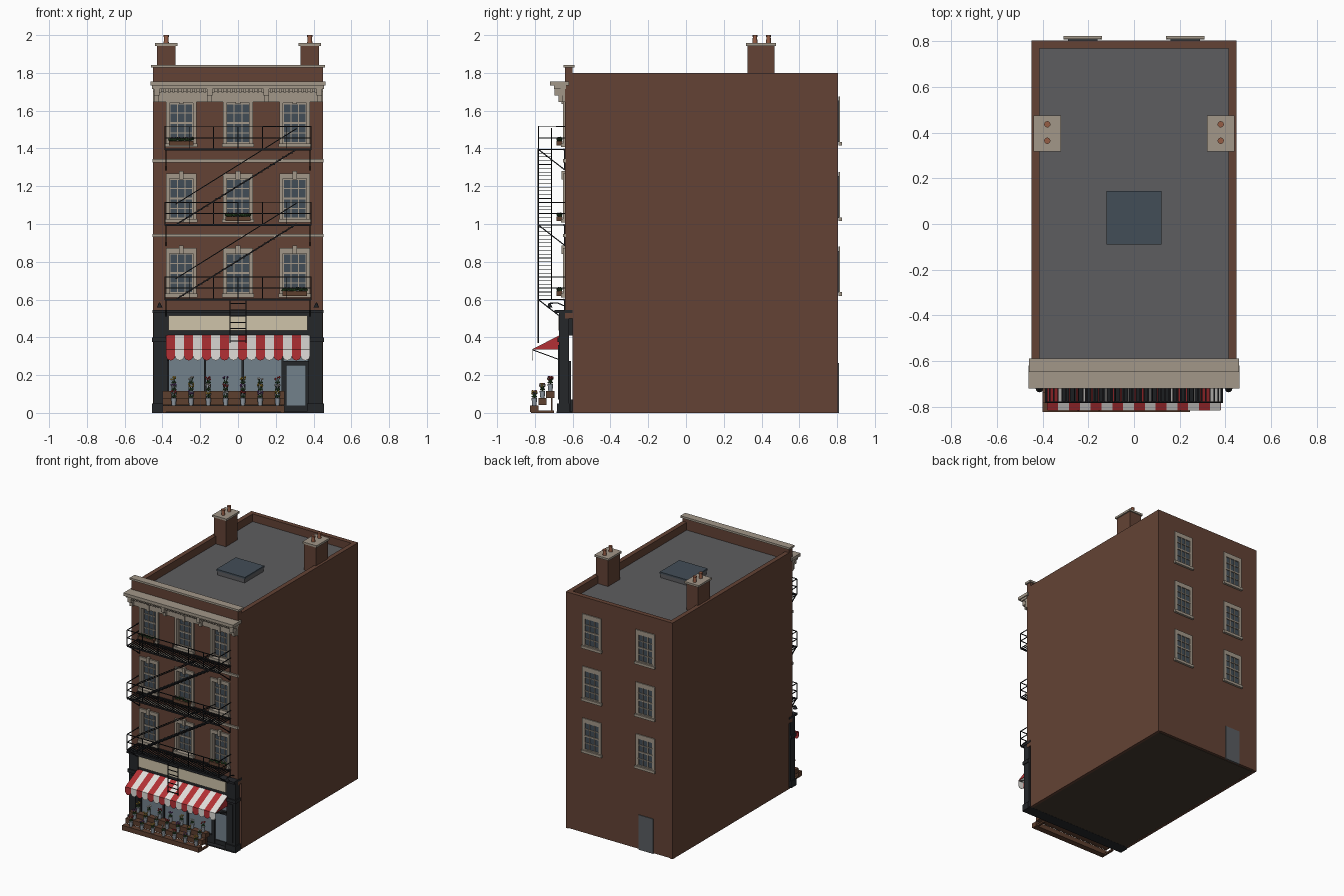
import bpy, bmesh, math, random
from mathutils import Vector, Matrix

if "Cube" in bpy.data.objects:
    bpy.data.objects.remove(bpy.data.objects["Cube"])

random.seed(4)
MATS = {}
for n, c in dict(brick=(.125, .055, .035), stone=(.36, .31, .25), glass=(.055, .075, .095), black=(.012, .013, .015),
                 roof=(.11, .11, .115), shop=(.018, .02, .023), cream=(.62, .55, .40), red=(.45, .03, .035),
                 white=(.75, .73, .70), pane=(.17, .22, .26), wood=(.11, .05, .028), clay=(.3, .11, .06),
                 pot=(.28, .32, .36), leaf=(.03, .08, .025), violet=(.2, .08, .3), yellow=(.7, .45, .06),
                 steel=(.1, .11, .12), floor=(.06, .045, .03)).items():
    MATS[n] = bpy.data.materials.new(n)
    MATS[n].diffuse_color = (*c, 1)


class Part:
    """Collects simple solids into one named object."""
    def __init__(self, name, mat):
        self.name, self.mat, self.bm = name, mat, bmesh.new()

    def box(self, x0, x1, y0, y1, z0, z1):
        m = Matrix.Translation(((x0+x1)/2, (y0+y1)/2, (z0+z1)/2)) @ Matrix.Diagonal((x1-x0, y1-y0, z1-z0, 1))
        bmesh.ops.create_cube(self.bm, size=1, matrix=m)
        return self

    def bar(self, p, q, t=.006):
        p, q = Vector(p), Vector(q)
        d = q - p
        m = Matrix.Translation((p+q)/2) @ d.to_track_quat('Z', 'Y').to_matrix().to_4x4()
        bmesh.ops.create_cube(self.bm, size=1, matrix=m @ Matrix.Diagonal((t, t, d.length, 1)))

    def cone(self, x, y, z0, z1, r0, r1, n=12):
        bmesh.ops.create_cone(self.bm, cap_ends=True, segments=n, radius1=r0, radius2=r1, depth=z1-z0,
                              matrix=Matrix.Translation((x, y, (z0+z1)/2)))

    def ball(self, x, y, z, r):
        bmesh.ops.create_icosphere(self.bm, subdivisions=1, radius=r, matrix=Matrix.Translation((x, y, z)))

    def poly(self, pts):
        self.bm.faces.new([self.bm.verts.new(p) for p in pts])

    def done(self, smooth=False, thick=0):
        me = bpy.data.meshes.new(self.name)
        self.bm.to_mesh(me)
        self.bm.free()
        me.materials.append(MATS[self.mat])
        ob = bpy.data.objects.new(self.name, me)
        bpy.context.collection.objects.link(ob)
        if thick:
            mod = ob.modifiers.new("thickness", 'SOLIDIFY')
            mod.thickness, mod.offset = thick, 0
        if smooth:
            bpy.context.view_layer.objects.active = ob
            ob.select_set(True)
            bpy.ops.object.shade_smooth_by_angle()
            ob.select_set(False)


FLOORS = [.60, .995, 1.395]
COLS = [-.3, 0, .3]

# Main block, side and back parapets, roof
body = Part("brick_body", "brick").box(-.45, .45, -.60, .805, .004, 1.735)
for s in (-1, 1):
    body.box(*sorted((s*.415, s*.45)), -.60, .805, 1.735, 1.8)
    body.box(*sorted((s*.43, s*.45)), -.60, .805, 0, .004)
body.box(-.415, .415, .77, .805, 1.735, 1.8)
body.done()
Part("floor_underside", "floor").box(-.43, .43, -.6, .785, .001, .01).done()
Part("roof_deck", "roof").box(-.415, .415, -.6, .77, 1.735, 1.742).done()
Part("skylight_curb", "roof").box(-.115, .115, -.085, .14, 1.742, 1.775).done()
Part("skylight_glass", "glass").box(-.12, .12, -.09, .145, 1.775, 1.787).done()

# Front facade with window openings
front = Part("brick_facade", "brick")
for a, b in ((-.45, -.365), (-.235, -.065), (.065, .235), (.365, .45)):
    front.box(a, b, -.64, -.60, .5, 1.83)
for c in COLS:
    for a, b in zip([.5] + [f+.255 for f in FLOORS], [f+.03 for f in FLOORS] + [1.83]):
        front.box(c-.065, c+.065, -.64, -.60, a, b)
front.done()

# Windows on front (recessed) and back (surface mounted)
trim, glass, sash = Part("window_surrounds", "stone"), Part("window_glass", "glass"), Part("window_sashes", "stone")


def window(c, z, s, wall, pane):
    def slab(part, x0, x1, a, b, z0, z1):
        part.box(c+x0, c+x1, *sorted((a, b)), z+z0, z+z1)
    out = wall + s*.012
    for k in (-1, 1):
        slab(trim, *sorted((k*.062, k*.08)), pane, out, .03, .25)
    slab(trim, -.08, .08, pane, out, .245, .272)
    slab(trim, -.085, .085, pane, wall+s*.022, .012, .032)
    if s < 0:
        slab(trim, -.012, .012, wall, wall-.02, .24, .285)
    slab(glass, -.065, .065, pane-s*.004, pane, .03, .25)
    for x in (-.06, -.02, .02, .06):
        slab(sash, x-.0025, x+.0025, pane, pane+s*.006, .03, .25)
    for k, zz in enumerate((.035, .087, .14, .192, .243)):
        h = .005 if k % 2 == 0 else .0025
        slab(sash, -.063, .063, pane, pane+s*.007, zz-h, zz+h)


for f in FLOORS:
    for c in COLS:
        window(c, f, -1, -.64, -.617)
    for c in (-.225, .225):
        window(c, f+.008, 1, .803, .808)
for p in (trim, glass, sash):
    p.done()
Part("back_door", "steel").box(-.29, -.165, .8, .81, 0, .265).done()

# Belt courses, cornice with dentils and brackets, coping
corn = Part("cornice", "stone")
for z in (.93, 1.325):
    corn.box(-.452, .452, -.652, -.635, z, z+.018)
corn.box(-.45, .45, -.655, -.635, 1.645, 1.70)
corn.box(-.455, .455, -.70, -.635, 1.715, 1.732)
corn.box(-.462, .462, -.72, -.62, 1.732, 1.755)
corn.box(-.45, .45, -.665, -.635, 1.70, 1.715)
corn.box(-.46, .46, -.648, -.59, 1.828, 1.843)
for i in range(38):
    x = -.435 + i*.87/37
    corn.box(x-.006, x+.006, -.682, -.65, 1.695, 1.715)
for x in (-.43, -.15, .15, .43):
    corn.box(x-.014, x+.014, -.695, -.65, 1.68, 1.715)
    corn.box(x-.011, x+.011, -.675, -.65, 1.645, 1.68)
corn.done()

# Chimneys
stack, cap, pots = Part("chimney_stacks", "brick"), Part("chimney_caps", "stone"), Part("chimney_pots", "clay")
for s in (-1, 1):
    x = s*.38
    stack.box(x-.05, x+.05, .325, .468, 1.735, 1.945)
    cap.box(x-.06, x+.06, .318, .476, 1.943, 1.958)
    for y in (.365, .437):
        pots.cone(x, y, 1.955, 1.992, .014, .011)
        pots.cone(x, y, 1.99, 2.0, .014, .014)
stack.done()
cap.done()
pots.done(True)

# Shopfront joinery
shop = Part("shopfront_frame", "shop")
for s in (-1, 1):
    def side(a, b, *r):
        shop.box(*sorted((s*a, s*b)), *r)
    side(.372, .448, -.672, -.62, 0, .54)
    side(.366, .455, -.682, -.618, 0, .05)
    side(.368, .455, -.68, -.62, .375, .40)
    side(.39, .43, -.678, -.67, .07, .36)
shop.box(-.375, .375, -.665, -.60, .41, .54)
shop.box(-.452, .452, -.695, -.60, .528, .545)
shop.box(-.45, .45, -.685, -.60, 0, .008)
shop.box(-.375, .24, -.65, -.60, .008, .07)
for x in (-.37, -.175, .025, .235):
    shop.box(x-.006, x+.006, -.648, -.625, .05, .41)
for a, b in ((.24, .256), (.358, .374)):
    shop.box(a, b, -.65, -.61, 0, .27)
shop.box(.24, .374, -.652, -.61, .25, .275)
shop.box(.25, .36, -.645, -.61, 0, .04)
shop.done()
Part("shop_glass", "pane").box(-.372, .24, -.635, -.625, .06, .41).box(.24, .372, -.635, -.625, .27, .41).done()
Part("door_glass", "pane").box(.255, .36, -.638, -.628, .03, .255).done()
Part("sign_board", "cream").box(-.367, .367, -.674, -.66, .435, .515).done()

# Lamps over the pilasters
lamp = Part("wall_lamps", "black")
for x in (-.415, .415):
    lamp.bar((x, -.64, .565), (x, -.68, .582))
    lamp.bar((x, -.68, .582), (x, -.722, .58))
    lamp.cone(x, -.722, .557, .582, .016, .004)
lamp.done(True)

# Striped awning with scalloped valance
N, W = 16, .76/16
for k, m in enumerate(("red", "white")):
    aw = Part("awning_" + m, m)
    for i in range(k, N, 2):
        a, b = -.38+i*W, -.38+(i+1)*W
        aw.poly([(a, -.665, .412), (a, -.815, .335), (b, -.815, .335), (b, -.665, .412)])
        arc = [((a+b)/2 - W/2*math.cos(t*math.pi/8), -.815, .300-.022*math.sin(t*math.pi/8)) for t in range(9)]
        aw.poly([(a, -.815, .335)] + arc + [(b, -.815, .335)])
    if k == 0:
        for x in (-.379, .379):
            aw.poly([(x, -.665, .412), (x, -.815, .335), (x, -.665, .335)])
    aw.done(thick=.003)
arms = Part("awning_arms", "black")
for x in (-.37, .37):
    arms.bar((x, -.81, .333), (x, -.665, .28), .005)
arms.done()

# Fire escape platforms, railings, braces, stairs, ladder
deck, rail, stair = (Part("fire_escape_" + n, "black") for n in ("decks", "railings", "stairs"))
X, YF, YB = .387, -.782, -.64
for n, f in enumerate(FLOORS):
    for y in (YF, YB-.006):
        deck.box(-X, X, y-.003, y+.003, f-.006, f+.006)
    for i in range(44):
        x = -X + i*2*X/43
        deck.box(x-.003, x+.003, YF, YB, f-.002, f+.003)
    for z in (f+.06, f+.12):
        rail.bar((-X, YF, z), (X, YF, z), .005)
        for x in (-X, X):
            rail.bar((x, YF, z), (x, YB, z), .005)
    for i in range(7):
        x = -X + i*2*X/6
        rail.bar((x, YF, f), (x, YF, f+.12), .005)
    for x in (-X+.005, X-.005):
        deck.bar((x, YF, f), (x, YB, f-.11))
        deck.bar((x, YB-.003, f), (x, YB-.003, f-.11), .005)
    if n < 2:
        for y in (YF, -.712):
            stair.bar((-.33, y, f), (.31, y, f+.4), .007)
            stair.bar((-.33, y, f+.11), (.31, y, f+.51), .005)
        for i in range(1, 20):
            x, z = -.33+i*.032, f+i*.02
            stair.box(x-.013, x+.013, YF, -.712, z-.0015, z+.0015)
for x in (-.042, .042):
    stair.bar((x, YF, .37), (x, YF, .6))
for i in range(7):
    stair.bar((-.042, YF, .38+i*.033), (.042, YF, .38+i*.033), .005)
for p in (deck, rail, stair):
    p.done()

# Window boxes, tiered stand, pots and flowers
box, stand, pot, leaf = (Part("window_boxes", "wood"), Part("display_stand", "wood"),
                         Part("flower_pots", "pot"), Part("foliage", "leaf"))
blooms = [Part("flowers_" + m, m) for m in ("red", "violet", "yellow", "white")]
for c, f in zip((.3, 0, -.3), FLOORS):
    box.box(c-.065, c+.065, -.685, -.655, f+.02, f+.045)
    for i in range(13):
        x = c-.06+i*.01
        leaf.ball(x, -.67+random.uniform(-.008, .008), f+.05+random.uniform(0, .008), .010)
        if i % 2:
            blooms[i//2 % 2].ball(x, -.677, f+.062, .004)
for t, (y, z) in enumerate(((-.803, .04), (-.760, .078), (-.718, .115))):
    stand.box(-.4, .245, y-.022, y+.022, z-.036, z)
    for i in range(7):
        x = -.34+i*.0915
        pot.cone(x, y, z, z+.038, .011, .015)
        for k in range(5):
            a = k*2*math.pi/5 + random.random()
            px, py, pz = x+.012*math.cos(a), y+.012*math.sin(a), z+random.uniform(.062, .076)
            leaf.bar((x, y, z+.036), (px, py, pz), .002)
            leaf.ball(x+.009*math.cos(a+.6), y+.009*math.sin(a+.6), z+.046, .006)
            blooms[(i+t) % 4].ball(px, py, pz, .006)
for x in (-.39, .235):
    stand.box(x-.008, x+.008, -.82, -.70, 0, .012)
    stand.bar((x, -.71, 0), (x, -.71, .09), .008)
for p in (box, stand, leaf, *blooms):
    p.done()
pot.done(True)

for m in bpy.data.materials:
    if m.users and not m.is_grease_pencil:
        m.use_nodes = True
        m.node_tree.nodes["Principled BSDF"].inputs["Base Color"].default_value = m.diffuse_color
